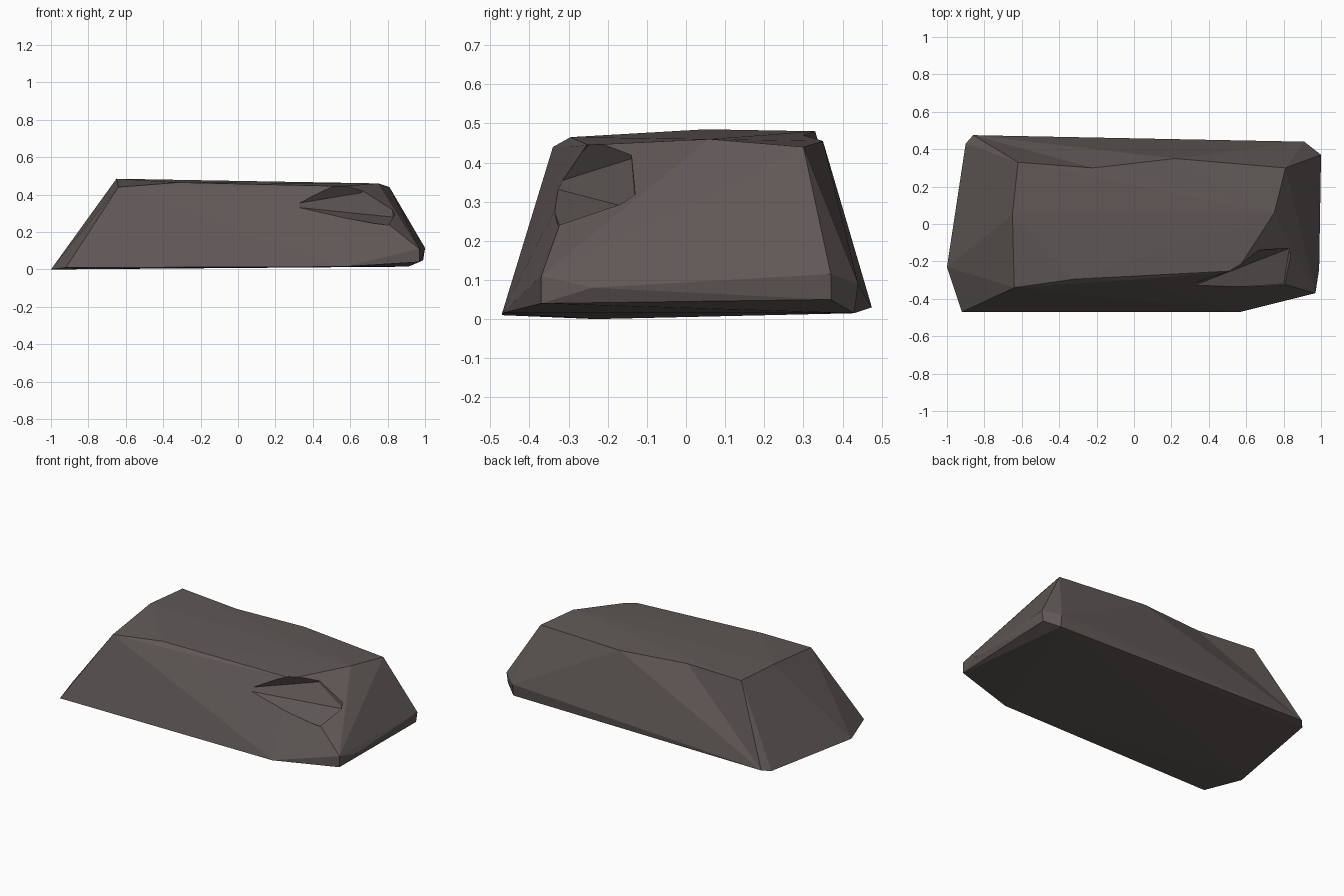
import bpy
import bmesh
from mathutils import Vector
from mathutils.geometry import intersect_point_line

start_cube = bpy.data.objects.get("Cube")
if start_cube:
    bpy.data.objects.remove(start_cube, do_unlink=True)

stone = bpy.data.materials.new("dark brown grey stone")
stone.use_nodes = True
stone_colour = (0.118, 0.098, 0.096, 1.0)
stone.diffuse_color = stone_colour
shader = next(n for n in stone.node_tree.nodes if n.type == "BSDF_PRINCIPLED")
shader.inputs["Base Color"].default_value = stone_colour
shader.inputs["Roughness"].default_value = 0.9


def hull_mesh(points):
    """Wrap a faceted convex skin around the given corner points."""
    bm = bmesh.new()
    for point in points:
        bm.verts.new(point)
    result = bmesh.ops.convex_hull(bm, input=bm.verts)
    loose = set(result["geom_interior"]) | set(result["geom_unused"])
    loose = [item for item in loose if isinstance(item, bmesh.types.BMVert)]
    bmesh.ops.delete(bm, geom=loose, context="VERTS")
    bmesh.ops.recalc_face_normals(bm, faces=bm.faces)
    return bm


def dent(bm, target):
    """Split the edge nearest to the target and pull the new corner onto it."""
    target = Vector(target)

    def nearest(edge):
        first, second = (v.co for v in edge.verts)
        _, factor = intersect_point_line(target, first, second)
        factor = min(max(factor, 0.05), 0.95)
        return (first.lerp(second, factor) - target).length, factor

    edge = min(bm.edges, key=lambda e: nearest(e)[0])
    factor = nearest(edge)[1]
    _, corner = bmesh.utils.edge_split(edge, edge.verts[0], factor)
    # join the new corner to the far corner of each triangle beside it
    for face in list(corner.link_faces):
        neighbours = {e.other_vert(corner) for e in corner.link_edges}
        far = [v for v in face.verts if v != corner and v not in neighbours]
        if far:
            bmesh.utils.face_split(face, corner, far[0])
    corner.co = target


def add_object(name, bm):
    mesh = bpy.data.meshes.new(name)
    bm.to_mesh(mesh)
    bm.free()
    mesh.materials.append(stone)
    obj = bpy.data.objects.new(name, mesh)
    bpy.context.collection.objects.link(obj)
    return obj


# Ground outline, slightly lifted towards the undercut end
foot = [
    (-1, -.23, 0), (-.92, -.47, .01), (.57, -.47, .015), (.97, -.37, .04),
    (.99, .37, .05), (.91, .43, .015), (-.86, .475, .03), (-.9, .43, .02),
]
# Blunt lip above the undercut
lip = [(.97, -.37, .11), (.99, -.24, .08), (1, .37, .115), (.91, .44, .09)]
# Uneven rim around the flat top
rim = [
    (-.64, -.34, .44), (-.32, -.295, .465), (.55, -.25, .445),
    (.75, .06, .46), (.81, .3, .44), (.22, .35, .455),
    (-.62, .33, .48), (-.65, .05, .485),
]
boulder_mesh = hull_mesh(foot + lip + rim)

# Weathered hollows along the front and back of the rim
dent(boulder_mesh, (-.03, -.3, .44))
dent(boulder_mesh, (-.22, .3, .47))
boulder = add_object("boulder", boulder_mesh)

# Broken notch under the front corner of the top
chip_cutter = add_object("chip_cutter", hull_mesh([
    (.24, -.36, .34), (.59, -.25, .31), (.57, -.24, .44), (.66, -.14, .41),
    (.83, -.13, .28), (.8, -.32, .23), (.24, -.4, .36), (.6, -.5, .5),
    (.8, -.13, .55), (.9, -.4, .4),
]))
chip_cutter.hide_render = True

notch = boulder.modifiers.new("notch", "BOOLEAN")
notch.operation = "DIFFERENCE"
notch.solver = "EXACT"
notch.object = chip_cutter
bpy.context.view_layer.update()
bpy.context.view_layer.objects.active = boulder
boulder.select_set(True)
bpy.ops.object.modifier_apply(modifier=notch.name)
bpy.data.objects.remove(chip_cutter, do_unlink=True)
bpy.ops.object.shade_flat()
